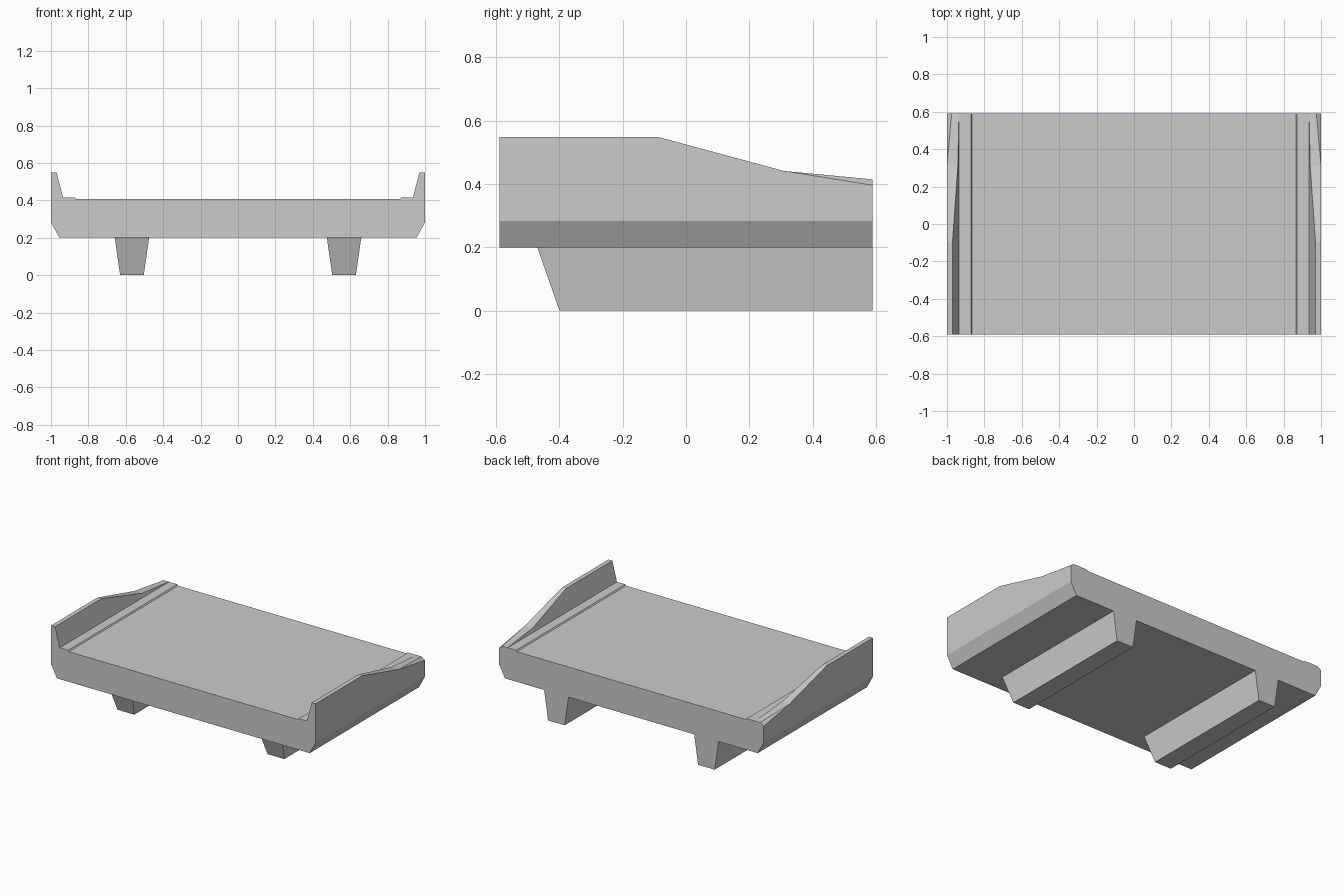
import bpy
import bmesh

cube = bpy.data.objects.get("Cube")
if cube:
    bpy.data.objects.remove(cube, do_unlink=True)

grey = bpy.data.materials.new("light_grey")
grey.use_nodes = True
colour = (0.6, 0.6, 0.6, 1)
grey.diffuse_color = colour
grey.node_tree.nodes["Principled BSDF"].inputs["Base Color"].default_value = colour


def loft(name, sections):
    """Skin closed sections of equal point count and cap both ends."""
    bm = bmesh.new()
    rings = [[bm.verts.new(p) for p in section] for section in sections]
    for a, b in zip(rings, rings[1:]):
        for i in range(len(a)):
            j = (i + 1) % len(a)
            bm.faces.new((a[i], a[j], b[j], b[i]))
    bm.faces.new(rings[0][::-1])
    bm.faces.new(rings[-1])
    bmesh.ops.remove_doubles(bm, verts=bm.verts[:], dist=0.0001)
    bmesh.ops.recalc_face_normals(bm, faces=bm.faces[:])
    mesh = bpy.data.meshes.new(name)
    bm.to_mesh(mesh)
    bm.free()
    mesh.materials.append(grey)
    obj = bpy.data.objects.new(name, mesh)
    bpy.context.collection.objects.link(obj)
    return obj


FRONT, BACK = -0.59, 0.59
SLAB_BOTTOM, DECK, LEDGE = 0.2, 0.406, 0.414


def tray_section(y, outer_z, crest_x, crest_z, inner_x):
    """Cross-section with a raised rail, mirrored about the centre."""
    half = [(0.955, SLAB_BOTTOM), (1, 0.283), (1, outer_z), (crest_x, crest_z),
            (inner_x, crest_z), (0.935, LEDGE), (0.872, LEDGE), (0.866, DECK)]
    outline = half + [(-x, z) for x, z in reversed(half)]
    return [(x, y, z) for x, z in outline]


# Tray with side rails that drop toward the back
loft("tray", [
    tray_section(FRONT, 0.549, 1, 0.549, 0.97),
    tray_section(-0.09, 0.549, 1, 0.549, 0.97),
    tray_section(0.31, 0.441, 1, 0.441, 0.942),
    tray_section(BACK, 0.396, 0.975, 0.4145, 0.936),
])


# Tapered runners under the tray, slanted at the front
def runner_section(y_top, y_bottom, centre):
    return [(centre - 0.092, y_top, SLAB_BOTTOM), (centre + 0.092, y_top, SLAB_BOTTOM),
            (centre + 0.063, y_bottom, 0), (centre - 0.063, y_bottom, 0)]


for side, sign in (("left", 1), ("right", -1)):
    loft(side + "_runner", [
        runner_section(-0.47, -0.4, sign * 0.567),
        runner_section(BACK, BACK, sign * 0.567),
    ])
